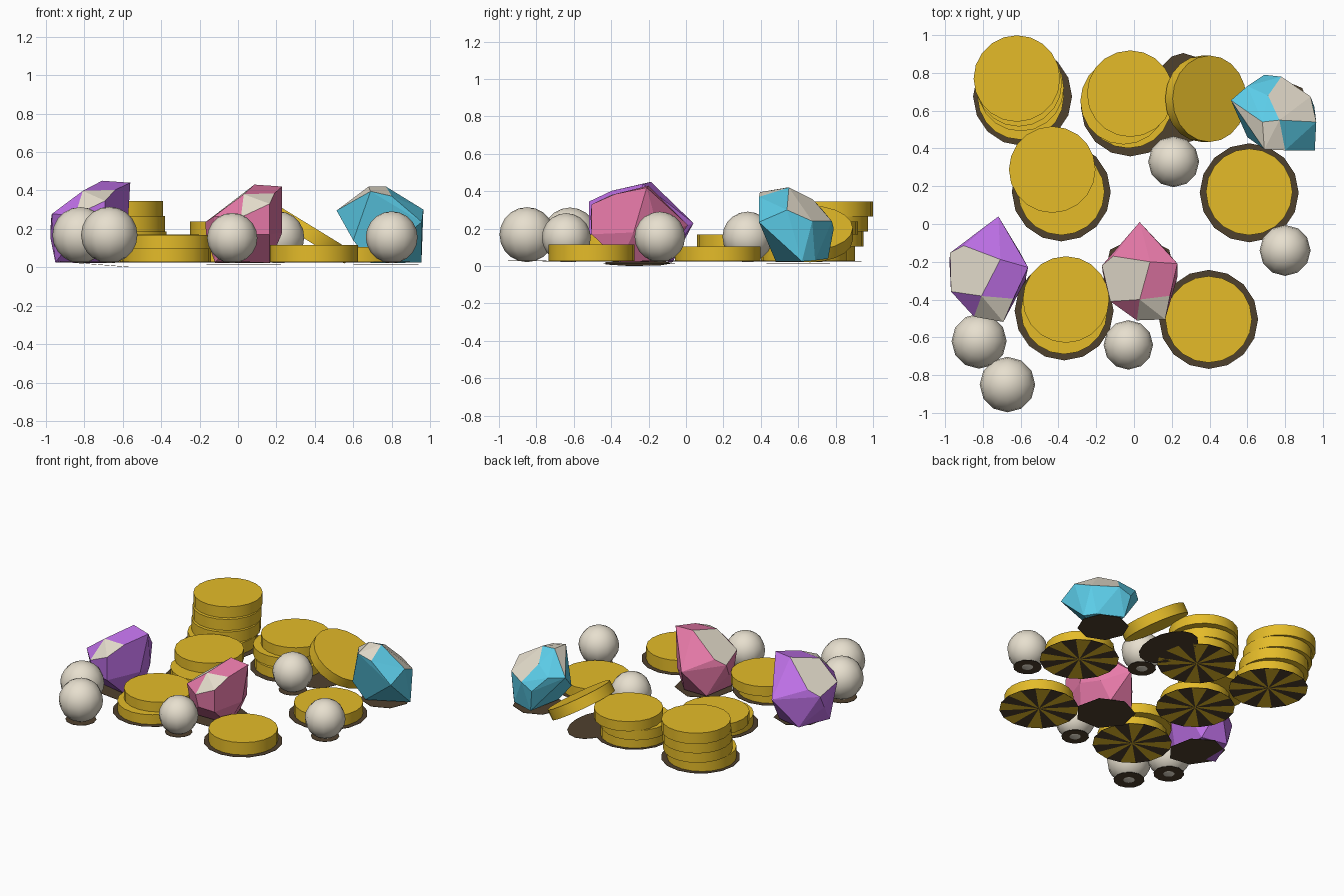
import bpy, bmesh, math
from mathutils import Matrix, Vector

if "Cube" in bpy.data.objects:
    bpy.data.objects.remove(bpy.data.objects["Cube"])


def material(name, r, g, b):
    mat = bpy.data.materials.new(name)
    mat.use_nodes = True
    mat.diffuse_color = (r, g, b, 1)
    mat.node_tree.nodes["Principled BSDF"].inputs["Base Color"].default_value = (r, g, b, 1)
    return mat


gold = material("gold", .78, .50, .022)
pearl_white = material("pearl white", .80, .74, .62)
base_brown = material("dark brown", .078, .052, .027)
purple = material("purple", .57, .18, .88)
pink = material("pink", .87, .21, .43)
cyan = material("cyan", .11, .63, .84)

FLOOR = .026


def finish(bm, name, materials, matrix=None):
    """Turn a bmesh into a named object."""
    bmesh.ops.recalc_face_normals(bm, faces=bm.faces)
    mesh = bpy.data.meshes.new(name)
    bm.to_mesh(mesh)
    bm.free()
    for mat in materials:
        mesh.materials.append(mat)
    obj = bpy.data.objects.new(name, mesh)
    bpy.context.collection.objects.link(obj)
    if matrix is not None:
        obj.matrix_world = matrix
    return obj


def smooth(obj, degrees):
    bpy.ops.object.select_all(action="DESELECT")
    obj.select_set(True)
    bpy.context.view_layer.objects.active = obj
    bpy.ops.object.shade_smooth_by_angle(angle=math.radians(degrees))


def base_disc(name, x, y, radius, z=FLOOR - .002, sides=16, squash=1, tilt=0, wedges=False):
    """Thin dark patch beneath each treasure, with gold wedges below if asked."""
    bm = bmesh.new()
    bmesh.ops.create_cone(bm, cap_ends=True, cap_tris=True, segments=sides, depth=.002,
                          radius1=radius, radius2=radius)
    if wedges:
        bm.normal_update()
        for face in bm.faces:
            centre = face.calc_center_median()
            step = math.floor(math.atan2(centre.y, centre.x) * sides / math.tau)
            face.material_index = int(face.normal.z < -.5 and step % 2 == 0)
    finish(bm, name, [base_brown, gold] if wedges else [base_brown],
           Matrix.Translation((x, y, z)) @ Matrix.Rotation(tilt, 4, "Y")
           @ Matrix.Diagonal((squash, 1, 1, 1)))


def coin(name, x, y, z, thickness, tilt=0):
    bm = bmesh.new()
    bmesh.ops.create_cone(bm, cap_ends=True, segments=20, depth=thickness,
                          radius1=.229, radius2=.229)
    obj = finish(bm, name, [gold],
                 Matrix.Translation((x, y, z)) @ Matrix.Rotation(tilt, 4, "Y"))
    smooth(obj, 30)


def coin_stack(name, thickness, centres, disc):
    base_disc(name + "_base", *disc, .262, wedges=True)
    for i, (x, y) in enumerate(centres):
        coin(f"{name}_coin_{i + 1}", x, y, FLOOR + thickness * (i + .5), thickness)


def pearl(name, x, y, radius):
    base_disc(name + "_base", x, y, radius * .7, z=FLOOR + .002, sides=12)
    bm = bmesh.new()
    bmesh.ops.create_uvsphere(bm, u_segments=12, v_segments=10, radius=radius)
    obj = finish(bm, name, [pearl_white], Matrix.Translation((x, y, radius + .021)))
    smooth(obj, 60)


def gem(name, colour, points, pale, matrix=None):
    """Faceted stone: hull of its corners, pale where a facet faces a listed way."""
    bm = bmesh.new()
    for p in points:
        bm.verts.new(p)
    hull = bmesh.ops.convex_hull(bm, input=bm.verts[:])
    loose = {v for v in hull["geom_interior"] if isinstance(v, bmesh.types.BMVert)}
    bmesh.ops.delete(bm, geom=list(loose), context="VERTS")
    bm.normal_update()
    for face in bm.faces:
        face.material_index = int(any(
            face.normal.dot(Vector(way).normalized()) > limit for way, limit in pale))
    bmesh.ops.dissolve_limit(bm, angle_limit=math.radians(8), verts=bm.verts[:],
                             edges=bm.edges[:], delimit={"MATERIAL"})
    finish(bm, name, [colour, pearl_white], matrix)


# Coin stacks
coin_stack("tall_stack", .08, [(-.60, .675), (-.60, .72), (-.61, .745), (-.62, .77)],
           (-.59, .675))
coin_stack("back_stack", .071, [(-.03, .63), (-.055, .65), (-.02, .69)], (-.02, .62))
coin_stack("middle_stack", .072, [(-.385, .17), (-.433, .288)], (-.385, .17))
coin_stack("front_stack", .071, [(-.37, -.46), (-.36, -.40)], (-.37, -.46))
coin_stack("front_single", .09, [(.395, -.505)], (.395, -.505))
coin_stack("right_single", .08, [(.61, .17)], (.61, .165))

# Coin leaning on the back stack
coin("leaning_coin", .38, .663, .172, .075, math.radians(31.5))
base_disc("leaning_coin_base", .26, .665, .24, squash=.66)

# Pearls
for i, spot in enumerate([(-.82, -.62, .146), (-.67, -.85, .147), (-.03, -.64, .131),
                          (.80, -.14, .135), (.21, .33, .135)]):
    pearl(f"pearl_{i + 1}", *spot)

# Pink and purple gems share one cut
long_cut = [
    (.03, .01, .22), (.23, -.21, .42), (.085, -.20, .43), (-.11, -.17, .28),
    (-.17, -.22, .235), (-.125, -.41, .265), (.03, -.40, .38), (.19, -.38, .385),
    (.165, -.505, .33), (.015, -.51, .26), (.165, -.505, .17), (.03, -.50, .17),
    (.23, -.28, .18), (.17, -.14, .16), (.165, -.35, .025), (-.12, -.35, .025),
    (.10, -.12, .025), (-.08, -.12, .025), (-.165, -.26, .15),
]
long_pale = [((-.61, -.03, .79), .975), ((-.14, -.56, .81), .96)]
gem("pink_gem", pink, long_cut, long_pale)
base_disc("pink_gem_base", .03, -.26, .20, z=.016, sides=7)

pivot = Vector((.03, .01, .025))
turn = (Matrix.Translation((-.718, .04, .025)) @ Matrix.Rotation(math.radians(-12), 4, "Z")
        @ Matrix.Scale(1.05, 4) @ Matrix.Translation(-pivot))
gem("purple_gem", purple, long_cut, long_pale, turn)
base_disc("purple_gem_base", -.755, -.26, .19, z=.016, sides=7, tilt=math.radians(4.5))

# Cyan gem
round_cut = [
    (.513, .655, .295), (.69, .79, .20), (.78, .78, .24), (.935, .675, .24),
    (.965, .54, .30), (.957, .39, .235), (.80, .39, .37), (.60, .46, .14),
    (.60, .73, .30), (.71, .68, .355), (.77, .55, .42), (.68, .54, .42),
    (.69, .395, .395),
    (.69, .48, .025), (.955, .62, .025), (.72, .76, .04), (.90, .69, .03),
]
round_pale = [((.42, .52, .74), .95), ((-.66, -.17, .73), .96), ((.1, -.22, .97), .97)]
gem("cyan_gem", cyan, round_cut, round_pale)
base_disc("cyan_gem_base", .77, .60, .17, z=.016, sides=8)
